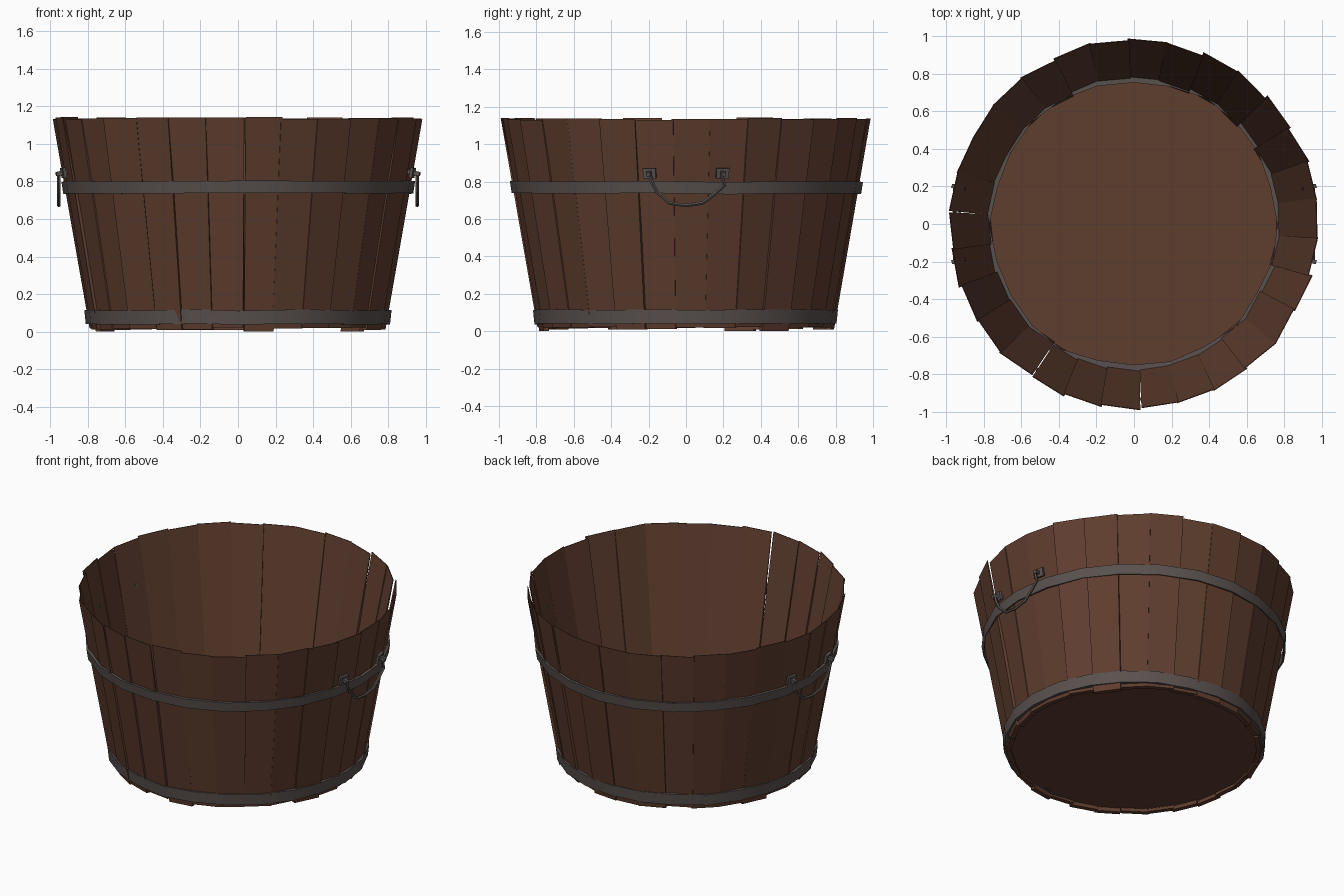
import bpy, bmesh, math, random
from mathutils import Vector, Matrix

if "Cube" in bpy.data.objects:
    bpy.data.objects.remove(bpy.data.objects["Cube"])

random.seed(11)
J = random.uniform


def material(name, rgb):
    m = bpy.data.materials.new(name)
    m.diffuse_color = (*rgb, 1)
    m.use_nodes = True
    m.node_tree.nodes["Principled BSDF"].inputs["Base Color"].default_value = m.diffuse_color
    return m


WOOD = material("dark brown wood", (0.114, 0.047, 0.028))
IRON = material("dark iron", (0.100, 0.082, 0.076))


def make_object(name, bm, mat):
    bmesh.ops.recalc_face_normals(bm, faces=bm.faces)
    me = bpy.data.meshes.new(name)
    bm.to_mesh(me)
    bm.free()
    me.materials.append(mat)
    ob = bpy.data.objects.new(name, me)
    bpy.context.collection.objects.link(ob)
    return ob


def add_prism(bm, low, high):
    """Closed solid between two matching outlines."""
    a = [bm.verts.new(p) for p in low]
    b = [bm.verts.new(p) for p in high]
    n = len(a)
    bm.faces.new(a[::-1])
    bm.faces.new(b)
    for i in range(n):
        bm.faces.new((a[i], a[(i + 1) % n], b[(i + 1) % n], b[i]))


# Staves: thirty boards, thick at the foot and thin at the rim, each a little crooked
COUNT = 30
bm = bmesh.new()
for i in range(COUNT):
    ang = math.radians(-82 + 12 * i)
    shift, yaw = J(-0.004, 0.006), J(-0.11, 0.11)
    gap = 0.006 if i in (0, 22, 27) else -0.008

    def outline(radius, z, thick):
        h = radius * math.tan(math.pi / COUNT)
        pts = [(-thick, -h + gap), (0, -h + gap), (0, h), (-thick, h)]
        rot = Matrix.Rotation(ang, 3, 'Z')
        tw = Matrix.Rotation(yaw, 3, 'Z')
        return [rot @ (tw @ Vector((x, y, 0)) + Vector((radius + shift, 0, z))) for x, y in pts]

    add_prism(bm, outline(0.780, 0.0 if i % 10 == 0 else J(0.008, 0.022), 0.030),
              outline(0.974, J(1.128, 1.142), 0.004))
make_object("staves", bm, WOOD)

# Floor board
bm = bmesh.new()
bmesh.ops.create_cone(bm, cap_ends=True, segments=30, radius1=0.768, radius2=0.772,
                      depth=0.02, matrix=Matrix.Translation((0, 0, 0.05)))
make_object("floor", bm, WOOD)


# Iron hoops: uneven rings of rectangular section
def hoop(name, z0, z1, r_out0, r_out1, r_in, wobble, sides=24):
    bm = bmesh.new()
    rings = []
    for i in range(sides):
        a = math.tau * i / sides
        dz, dr, di = J(-0.004, 0.004), J(-0.003, 0.005), J(-wobble, wobble)
        prof = [(r_in + di, z0), (r_out0 + dr, z0), (r_out1 + dr, z1), (r_in + di, z1)]
        rings.append([bm.verts.new((r * math.cos(a), r * math.sin(a), z + dz)) for r, z in prof])
    for i in range(sides):
        p, q = rings[i], rings[(i + 1) % sides]
        for k in range(4):
            f = bm.faces.new((p[k], q[k], q[(k + 1) % 4], p[(k + 1) % 4]))
            f.smooth = k in (1, 3)
    # crisp hoop rims
    for e in bm.edges:
        e.smooth = all(f.smooth for f in e.link_faces)
    make_object(name, bm, IRON)


hoop("upper_hoop", 0.735, 0.800, 0.932, 0.942, 0.926, 0.003)
hoop("lower_hoop", 0.040, 0.115, 0.806, 0.814, 0.761, 0.013)


# Drooping handles with square mounting plates, one on each side
def tube(bm, pts, r, sides=5):
    rings = []
    for i, p in enumerate(pts):
        t = (pts[min(i + 1, len(pts) - 1)] - pts[max(i - 1, 0)]).normalized()
        n = Vector((1, 0, 0))
        b = t.cross(n)
        rings.append([bm.verts.new(p + r * (math.cos(math.tau * k / sides) * n +
                                            math.sin(math.tau * k / sides) * b)) for k in range(sides)])
    for p, q in zip(rings, rings[1:]):
        for k in range(sides):
            bm.faces.new((p[k], p[(k + 1) % sides], q[(k + 1) % sides], q[k]))
    bm.faces.new(rings[0])
    bm.faces.new(rings[-1])


for name, s in (("right_handle", 1), ("left_handle", -1)):
    bm = bmesh.new()
    path = [(-0.19, 0.83), (-0.185, 0.80), (-0.155, 0.745), (-0.09, 0.685),
            (0, 0.672), (0.09, 0.685), (0.155, 0.735), (0.205, 0.78), (0.19, 0.83)]
    tube(bm, [Vector((0.953, y, z)) for y, z in path], 0.010)
    for y in (-0.195, 0.195):
        # plate lying on the wall, and the peg through it
        tilt = Matrix.Rotation(math.atan2(y, 0.9), 4, 'Z') @ Matrix.Rotation(math.radians(10), 4, 'Y')
        for size, x in (((0.016, 0.07, 0.055), 0.928), ((0.075, 0.022, 0.022), 0.932)):
            bmesh.ops.create_cube(bm, size=1, matrix=Matrix.Translation((x, y, 0.845)) @ tilt
                                  @ Matrix.Diagonal((*size, 1)))
    bmesh.ops.scale(bm, vec=(s, 1, 1), verts=bm.verts)
    make_object(name, bm, IRON)
